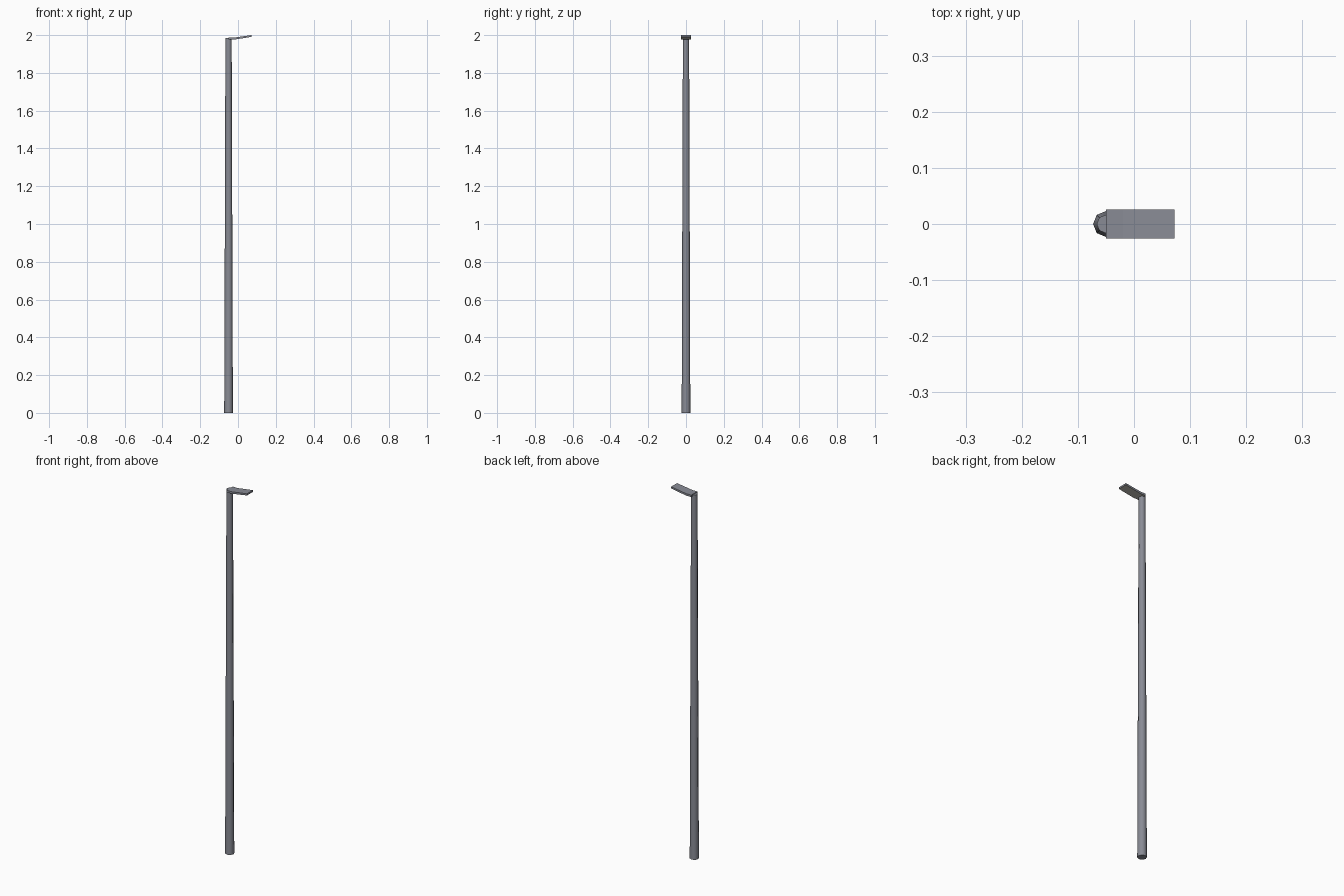
import bpy, bmesh, math

if "Cube" in bpy.data.objects:
    bpy.data.objects.remove(bpy.data.objects["Cube"])

def material(name, col):
    m = bpy.data.materials.new(name)
    m.diffuse_color = (*col, 1)
    m.use_nodes = True
    m.node_tree.nodes["Principled BSDF"].inputs["Base Color"].default_value = m.diffuse_color
    return m

grey = material("blue_grey_metal", (0.25, 0.26, 0.30))
light = material("warm_white_light", (0.55, 0.53, 0.48))

def finish(bm, name, mats):
    me = bpy.data.meshes.new(name)
    bm.to_mesh(me)
    bm.free()
    for m in mats:
        me.materials.append(m)
    ob = bpy.data.objects.new(name, me)
    bpy.context.collection.objects.link(ob)
    return ob

# tapered eight-sided pole, smooth around its side
POLE_X, POLE_TOP = -0.05, 1.984
bm = bmesh.new()
bmesh.ops.create_cone(bm, cap_ends=True, segments=8, radius1=0.023,
                      radius2=0.0165, depth=POLE_TOP)
bmesh.ops.translate(bm, verts=bm.verts, vec=(POLE_X, 0, POLE_TOP / 2))
pole = finish(bm, "pole", [grey])
bpy.context.view_layer.objects.active = pole
pole.select_set(True)
bpy.ops.object.shade_smooth_by_angle(angle=math.radians(50))

# thin lamp head, slightly bent upwards, extruded from its side profile
profile = [(-0.05, 1.987), (-0.02, 1.987), (0.072, 2.0),
           (0.072, 1.991), (-0.02, 1.976), (-0.05, 1.976)]
bm = bmesh.new()
face = bm.faces.new([bm.verts.new((x, -0.026, z)) for x, z in profile])
ext = bmesh.ops.extrude_face_region(bm, geom=[face])
bmesh.ops.translate(bm, vec=(0, 0.052, 0),
                    verts=[g for g in ext["geom"] if isinstance(g, bmesh.types.BMVert)])
bmesh.ops.recalc_face_normals(bm, faces=bm.faces)
# light panel on the underside
for f in bm.faces:
    f.material_index = 1 if f.normal.z < -0.5 else 0
finish(bm, "lamp_head", [grey, light])
